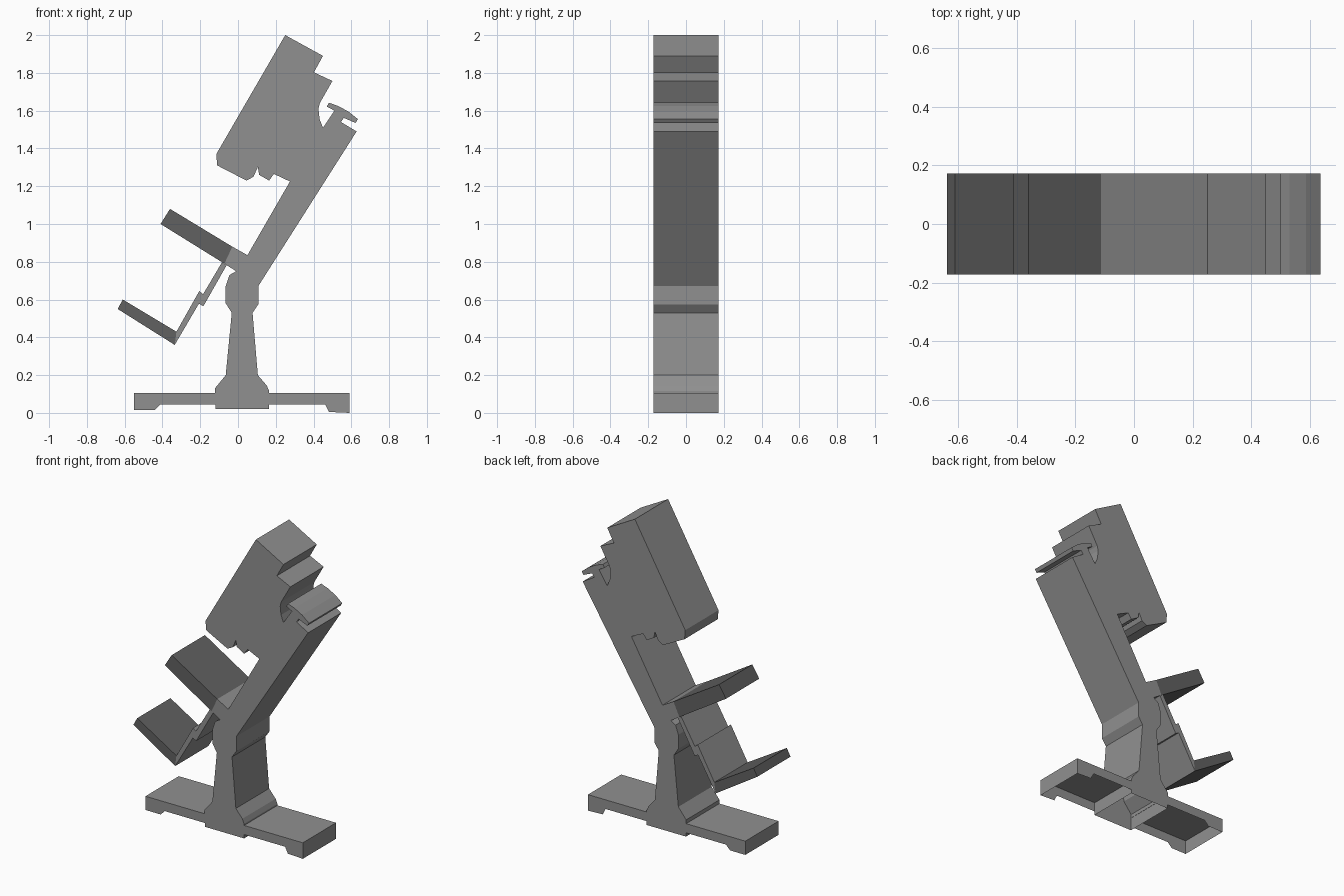
import bpy
import bmesh

HALF_DEPTH = 0.172


def paint(name, value):
    mat = bpy.data.materials.new(name)
    mat.diffuse_color = (value, value, value, 1)
    return mat


GREY = paint("grey_metal", 0.28)
DARK = paint("dark_metal", 0.12)


def slab(name, outline, open_edges=(), mat=GREY, half=HALF_DEPTH):
    """Extrude a front-view (x, z) outline along y, leaving the listed edges open."""
    bm = bmesh.new()
    front = [bm.verts.new((x, -half, z)) for x, z in outline]
    back = [bm.verts.new((x, half, z)) for x, z in outline]
    cap = bm.faces.new(front)
    bm.faces.new(back[::-1])
    n = len(outline)
    for i in range(n):
        if i not in open_edges:
            j = (i + 1) % n
            bm.faces.new((front[j], front[i], back[i], back[j]))
    cap.normal_update()
    if cap.normal.y > 0:
        bmesh.ops.reverse_faces(bm, faces=bm.faces[:])
    mesh = bpy.data.meshes.new(name)
    bm.to_mesh(mesh)
    bm.free()
    mesh.materials.append(mat)
    obj = bpy.data.objects.new(name, mesh)
    bpy.context.collection.objects.link(obj)
    return obj


# Feet: two hollow arms, open underneath, ending in downward pads
slab("left_foot", [(-0.12, 0.105), (-0.55, 0.105), (-0.55, 0.015),
                   (-0.44, 0.015), (-0.41, 0.045), (-0.12, 0.045)], (2, 3, 4, 5))
slab("right_foot", [(0.165, 0.105), (0.59, 0.105), (0.59, 0.0),
                    (0.482, 0.005), (0.462, 0.045), (0.165, 0.045)], (2, 3, 4, 5))

# Pillar with flared base and swollen joint, open underneath
slab("pillar", [(-0.12, 0.02), (0.165, 0.02), (0.165, 0.115), (0.152, 0.145),
                (0.105, 0.2), (0.077, 0.53), (0.108, 0.575), (0.108, 0.672),
                (-0.065, 0.672), (-0.065, 0.58), (-0.033, 0.53),
                (-0.065, 0.2), (-0.122, 0.13)], (0, 7))

# Leaning arm and head in one outline
slab("arm_and_head", [
    (-0.065, 0.672), (0.108, 0.672), (0.628, 1.49), (0.545, 1.54),
    (0.45, 1.51), (0.432, 1.555), (0.426, 1.61), (0.433, 1.64),   # rear recess
    (0.5, 1.757), (0.402, 1.803), (0.45, 1.89), (0.25, 2.0),      # stepped top
    (-0.115, 1.37), (-0.11, 1.31), (0.045, 1.23), (0.082, 1.25),  # head front
    (0.105, 1.302), (0.112, 1.26), (0.165, 1.23), (0.19, 1.265),  # notches
    (0.275, 1.225), (0.05, 0.835), (-0.03, 0.88),
    (-0.072, 0.79), (-0.01, 0.75), (-0.045, 0.73)], (0, 3, 22))

# Knob at the top of the arm: short stem with a curved cap
slab("top_knob", [(0.45, 1.51), (0.545, 1.54), (0.56, 1.562), (0.622, 1.535),
                  (0.635, 1.555), (0.585, 1.595), (0.53, 1.625),
                  (0.482, 1.642), (0.47, 1.622), (0.51, 1.6)], (0,))

# Stage plate
slab("stage", [(-0.03, 0.88), (-0.36, 1.08), (-0.41, 1.0), (-0.072, 0.79)],
     (3,), DARK)

# Thin bracket below the stage, with a small offset step
slab("lower_bracket", [(-0.085, 0.797), (-0.185, 0.628), (-0.205, 0.645),
                       (-0.326, 0.43), (-0.335, 0.36), (-0.207, 0.578),
                       (-0.183, 0.565), (-0.06, 0.782)], (3, 7))

# Lower plate at the end of the bracket
slab("lower_plate", [(-0.326, 0.43), (-0.61, 0.6), (-0.637, 0.55),
                     (-0.335, 0.36)], (3,), DARK)
